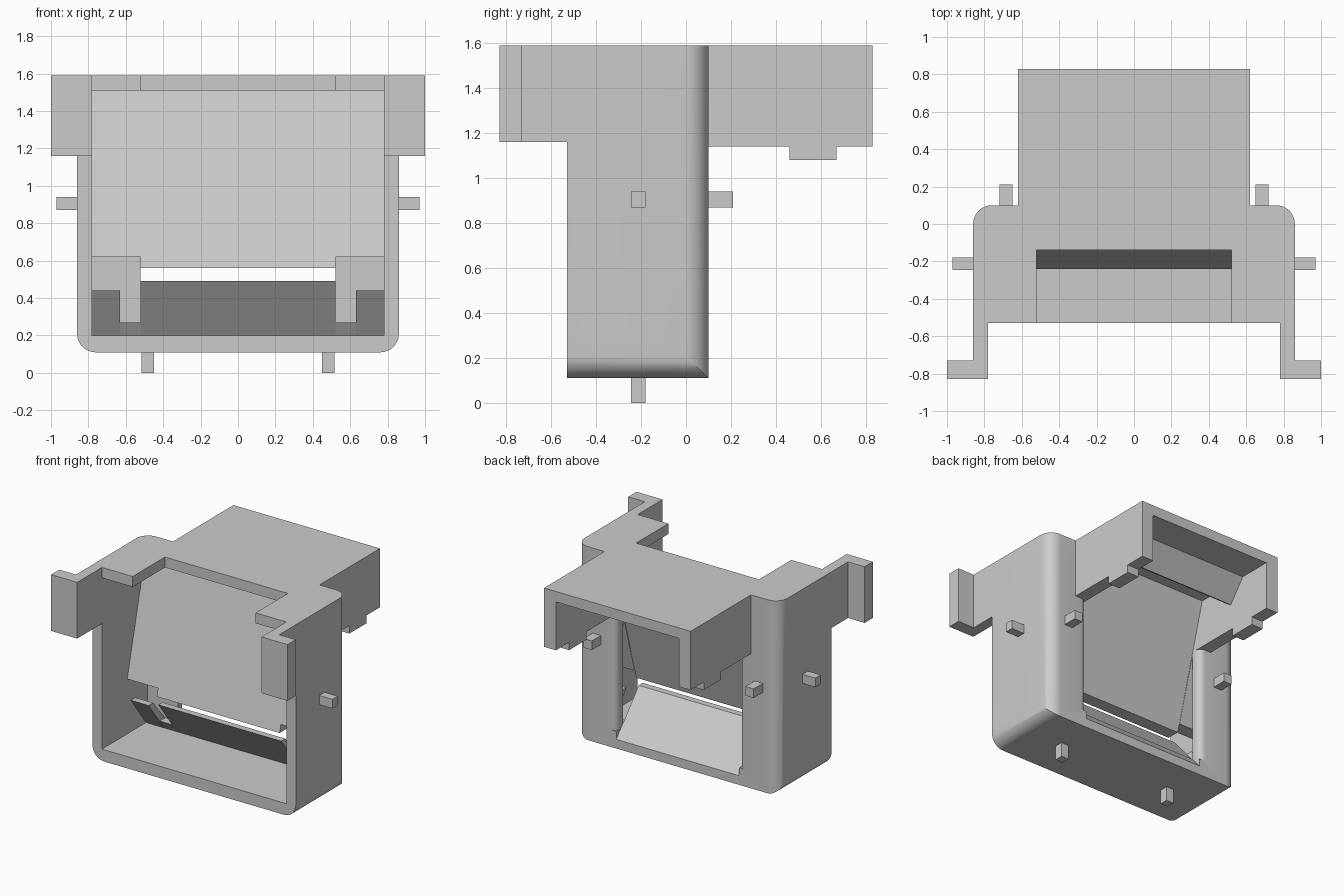
import bpy, bmesh
from math import sin, cos, pi

cube = bpy.data.objects.get("Cube")
if cube:
    bpy.data.objects.remove(cube, do_unlink=True)

grey = bpy.data.materials.new("plain_grey")
grey.use_nodes = True
colour = (0.6, 0.6, 0.6, 1)
grey.diffuse_color = colour
grey.node_tree.nodes["Principled BSDF"].inputs["Base Color"].default_value = colour

AXES = {"x": lambda a, b, t: (t, a, b),
        "y": lambda a, b, t: (a, t, b),
        "z": lambda a, b, t: (a, b, t)}


def prism(name, axis, profile, lo, hi):
    """Extrude a closed profile along one axis."""
    bm = bmesh.new()
    place = AXES[axis]
    ends = [[bm.verts.new(place(a, b, t)) for a, b in profile] for t in (lo, hi)]
    bm.faces.new(ends[0])
    bm.faces.new(ends[1])
    n = len(profile)
    for i in range(n):
        j = (i + 1) % n
        bm.faces.new((ends[0][i], ends[0][j], ends[1][j], ends[1][i]))
    bmesh.ops.recalc_face_normals(bm, faces=bm.faces)
    mesh = bpy.data.meshes.new(name)
    bm.to_mesh(mesh)
    bm.free()
    mesh.materials.append(grey)
    obj = bpy.data.objects.new(name, mesh)
    bpy.context.collection.objects.link(obj)
    return obj


def box(name, x, y, z):
    profile = [(x[0], y[0]), (x[1], y[0]), (x[1], y[1]), (x[0], y[1])]
    return prism(name, "z", profile, *z)


def pair(name, x, y, z):
    box(name + "_left", x, y, z)
    box(name + "_right", (-x[1], -x[0]), y, z)


def prism_pair(name, profile, lo, hi):
    prism(name + "_left", "x", profile, lo, hi)
    prism(name + "_right", "x", profile, -hi, -lo)


def arc(cx, cy, r, start, steps=12):
    return [(cx + r * cos(start + pi / 2 * i / steps),
             cy + r * sin(start + pi / 2 * i / steps)) for i in range(steps + 1)]


def carve(target, cutter, operation="DIFFERENCE"):
    mod = target.modifiers.new("carve", "BOOLEAN")
    mod.operation, mod.object, mod.solver = operation, cutter, "EXACT"
    bpy.ops.object.select_all(action="DESELECT")
    bpy.context.view_layer.objects.active = target
    target.select_set(True)
    bpy.ops.object.modifier_apply(modifier=mod.name)
    bpy.data.objects.remove(cutter, do_unlink=True)


# Housing shell: rounded bottom corners crossed with rounded rear corners
W, R, TOP, UNDER = 0.86, 0.1, 1.59, 1.51
front = [(W, TOP), (-W, TOP)] + arc(-W + R, 0.11 + R, R, pi) + arc(W - R, 0.11 + R, R, 1.5 * pi)
plan = [(-W, -0.53), (W, -0.53)] + arc(W - R, 0.1 - R, R, 0) + arc(-W + R, 0.1 - R, R, pi / 2)
housing = prism("housing", "y", front, -0.53, 0.3)
carve(housing, prism("plan_cutter", "z", plan, 0, 2), "INTERSECT")
carve(housing, box("cavity_cutter", (-0.78, 0.78), (-0.7, 0.02), (0.2, UNDER)))
carve(housing, box("notch_cutter", (-0.52, 0.52), (-0.7, -0.14), (1.4, 1.7)))
opening = [(0.2, 0.065), (-0.17, 0.49), (-0.17, UNDER), (0.2, UNDER)]
carve(housing, prism("opening_cutter", "x", opening, -0.52, 0.52))

# Rounded inner edges of the rear columns
r = 0.05
flare = [(0.52 + r - r * cos(t), 0.1 - r + r * sin(t)) for t in [pi / 2 * i / 8 for i in range(9)]]
flare += [(0.52 + r, 0.2)]
flare += [(-x, y) for x, y in reversed(flare)]
carve(housing, prism("flare_cutter", "z", flare, 0.24, 1.14))

bpy.ops.object.select_all(action="DESELECT")
housing.select_set(True)
bpy.context.view_layer.objects.active = housing
bpy.ops.object.shade_smooth_by_angle(angle=pi / 6)


# Sloping lower guide, cut lower towards the sides
def guide(top):
    k = (top - 0.2) / 0.29
    return [(0.01, 0.19), (0.085, 0.19), (0.085 - 0.255 * k, top), (0.01 - 0.23 * k, top)]


prism("lower_guide", "x", guide(0.49), -0.52, 0.52)
prism_pair("guide_slot_base", guide(0.27), 0.52, 0.63)
prism_pair("guide_side_tab", guide(0.44), 0.63, 0.79)

# Sloping upper panel with shorter sides
upper = [(-0.24, 0.56), (-0.14, 0.56), (0.13, 1.52), (0.0, 1.52)]
prism("upper_panel", "x", upper, -0.52, 0.52)
side = [(-0.225, 0.62), (-0.12, 0.62), (0.03, 1.15), (0.03, 1.52), (0.0, 1.52)]
prism_pair("upper_panel_side", side, 0.52, 0.79)

# Rear hood
box("hood_top", (-0.62, 0.62), (0.08, 0.83), (UNDER, TOP))
pair("hood_wall", (0.52, 0.62), (0.08, 0.83), (1.14, UNDER))
pair("hood_tab", (0.52, 0.62), (0.46, 0.67), (1.08, 1.14))
baffle = [(0.58, 1.52), (0.44, 1.34), (0.38, 1.38), (0.49, 1.52)]
prism("hood_baffle", "x", baffle, -0.52, 0.52)

# Front wings and mounting flanges
pair("wing", (0.78, 0.86), (-0.73, -0.53), (1.16, TOP))
pair("flange", (0.78, 1.0), (-0.83, -0.73), (1.16, TOP))

# Locating pins
pair("side_pin", (0.85, 0.97), (-0.245, -0.18), (0.87, 0.94))
pair("rear_pin", (0.65, 0.72), (0.08, 0.21), (0.87, 0.94))
pair("bottom_pin", (0.45, 0.515), (-0.245, -0.18), (0, 0.13))
